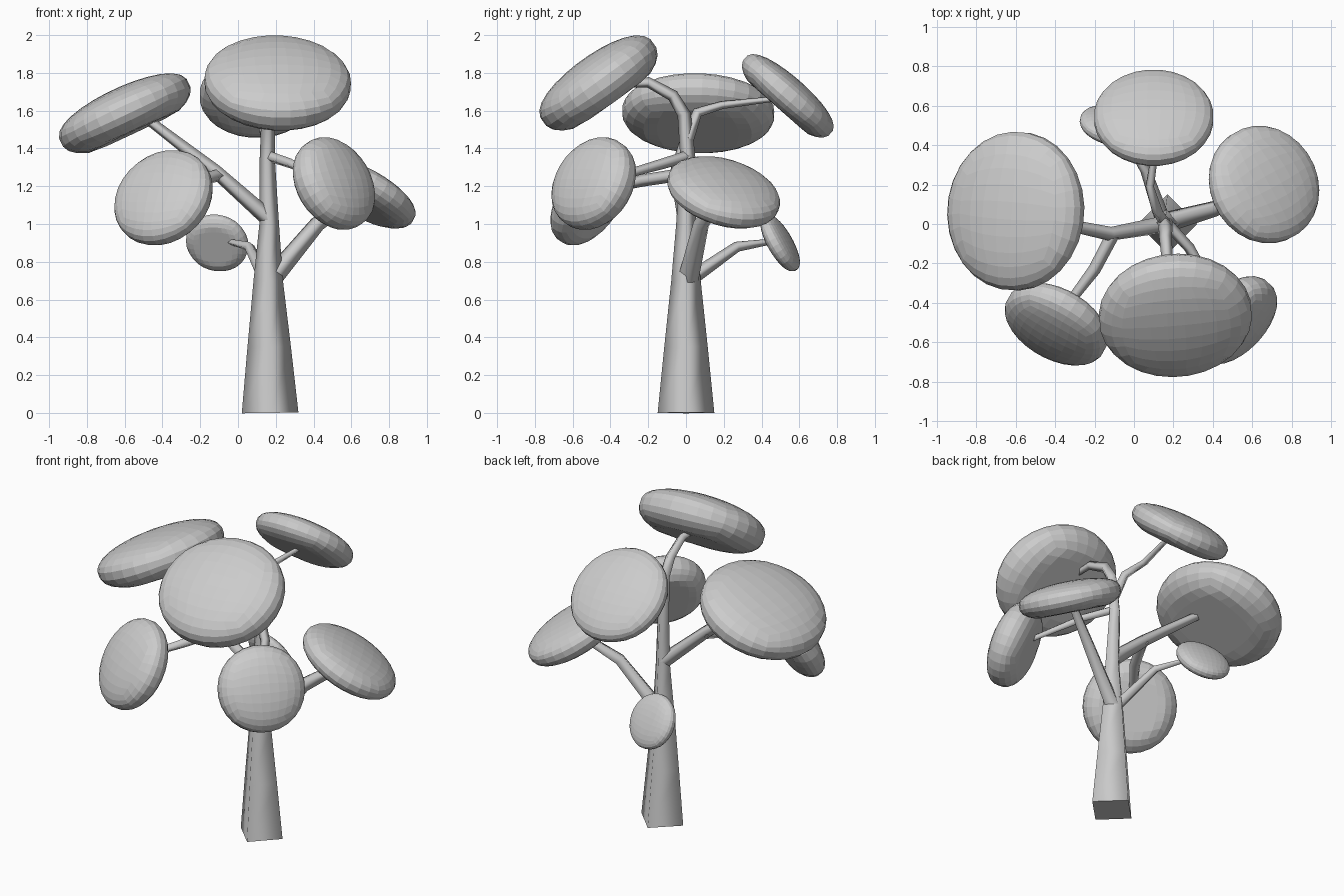
import bpy, bmesh, math
from mathutils import Vector, Matrix

cube = bpy.data.objects.get("Cube")
if cube:
    bpy.data.objects.remove(cube)

grey = bpy.data.materials.new("pale_grey")
grey.use_nodes = True
colour = (0.6, 0.6, 0.6, 1)
grey.diffuse_color = colour
grey.node_tree.nodes["Principled BSDF"].inputs["Base Color"].default_value = colour


def finish(name, bm, smooth):
    bmesh.ops.recalc_face_normals(bm, faces=bm.faces)
    mesh = bpy.data.meshes.new(name)
    bm.to_mesh(mesh)
    bm.free()
    mesh.materials.append(grey)
    for p in mesh.polygons:
        p.use_smooth = smooth
    obj = bpy.data.objects.new(name, mesh)
    bpy.context.collection.objects.link(obj)
    return obj


def limb(name, path):
    """Four-sided tapering tube through (x, y, z, radius) points."""
    bm = bmesh.new()
    pts = [Vector(p[:3]) for p in path]
    side, rings = Vector((1, 0, 0)), []
    first = (pts[1] - pts[0]).normalized()
    if abs(first.x) > 0.8:
        side = Vector((0, 1, 0))
    for i, p in enumerate(pts):
        axis = (pts[min(i + 1, len(pts) - 1)] - pts[max(i - 1, 0)]).normalized()
        side = (side - axis * side.dot(axis)).normalized()
        other = axis.cross(side)
        r = path[i][3]
        rings.append([bm.verts.new(p + d * r) for d in (side, other, -side, -other)])
    for a, b in zip(rings, rings[1:]):
        for k in range(4):
            bm.faces.new((a[k], a[(k + 1) % 4], b[(k + 1) % 4], b[k]))
    bm.faces.new(rings[0])
    bm.faces.new(rings[-1])
    obj = finish(name, bm, True)
    for p in obj.data.polygons[-2:]:
        p.use_smooth = False


def leaf_pad(name, centre, normal, across, along, thick):
    """Flattened faceted cushion: domed outside, flatter underside."""
    bm = bmesh.new()
    bmesh.ops.create_cube(bm, size=2)
    bmesh.ops.subdivide_edges(bm, edges=bm.edges, cuts=6, use_grid_fill=True)
    n = Vector(normal).normalized()
    u = Vector((0, 0, 1)).cross(n).normalized()
    v = n.cross(u)
    for vert in bm.verts:
        d = Vector([math.tan(c * math.pi / 4) for c in vert.co]).normalized()
        h = math.copysign(abs(d.z) ** 0.8, d.z)
        if h < 0:
            h = max(h * 1.1, -0.85)
        vert.co = Vector(centre) + u * d.x * across + v * d.y * along + n * h * thick
    finish(name, bm, False)


# Trunk, curving forward into the crown
limb("trunk", [(.17, 0, 0, .15), (.165, 0, .35, .115), (.16, 0, .7, .078),
               (.165, 0, 1, .052), (.155, .01, 1.35, .04), (.16, -.01, 1.58, .036),
               (.16, -.07, 1.68, .032), (.17, -.2, 1.75, .028), (.18, -.42, 1.74, .02)])

# Branches
limb("upper_right_branch", [(.16, 0, 1.03, .045), (-.12, -.05, 1.28, .036), (-.5, .03, 1.57, .025)])
limb("front_right_branch", [(-.1, -.04, 1.26, .034), (-.2, -.23, 1.23, .032), (-.36, -.44, 1.18, .022)])
limb("front_left_branch", [(.16, .01, 1.36, .03), (.28, -.12, 1.32, .028), (.44, -.4, 1.24, .02)])
limb("left_branch", [(.17, .01, .7, .055), (.42, .08, 1, .042), (.62, .18, 1.14, .03)])
limb("low_back_branch", [(.15, .01, .7, .04), (.06, .27, .88, .028), (-.06, .47, .91, .014)])
limb("upper_back_branch", [(.155, .01, 1.45, .032), (.12, .06, 1.59, .028),
                           (.08, .19, 1.63, .022), (.12, .45, 1.66, .015)])

# Foliage pads
leaf_pad("upper_right_foliage", (-.6, .065, 1.59), (-.42, .03, .9), .405, .375, .135)
leaf_pad("top_front_foliage", (.21, -.465, 1.75), (.05, -.58, .81), .39, .36, .145)
leaf_pad("upper_back_foliage", (.1, .54, 1.68), (0, .66, .75), .305, .305, .1)
leaf_pad("left_foliage", (.66, .2, 1.17), (.46, .25, .85), .305, .31, .1)
leaf_pad("front_right_foliage", (-.395, -.51, 1.14), (-.42, -.75, .5), .28, .28, .11)
leaf_pad("front_left_foliage", (.51, -.49, 1.215), (.66, -.62, .42), .26, .26, .12)
leaf_pad("low_back_foliage", (-.11, .5, .9), (.2, .84, .48), .168, .168, .055)
